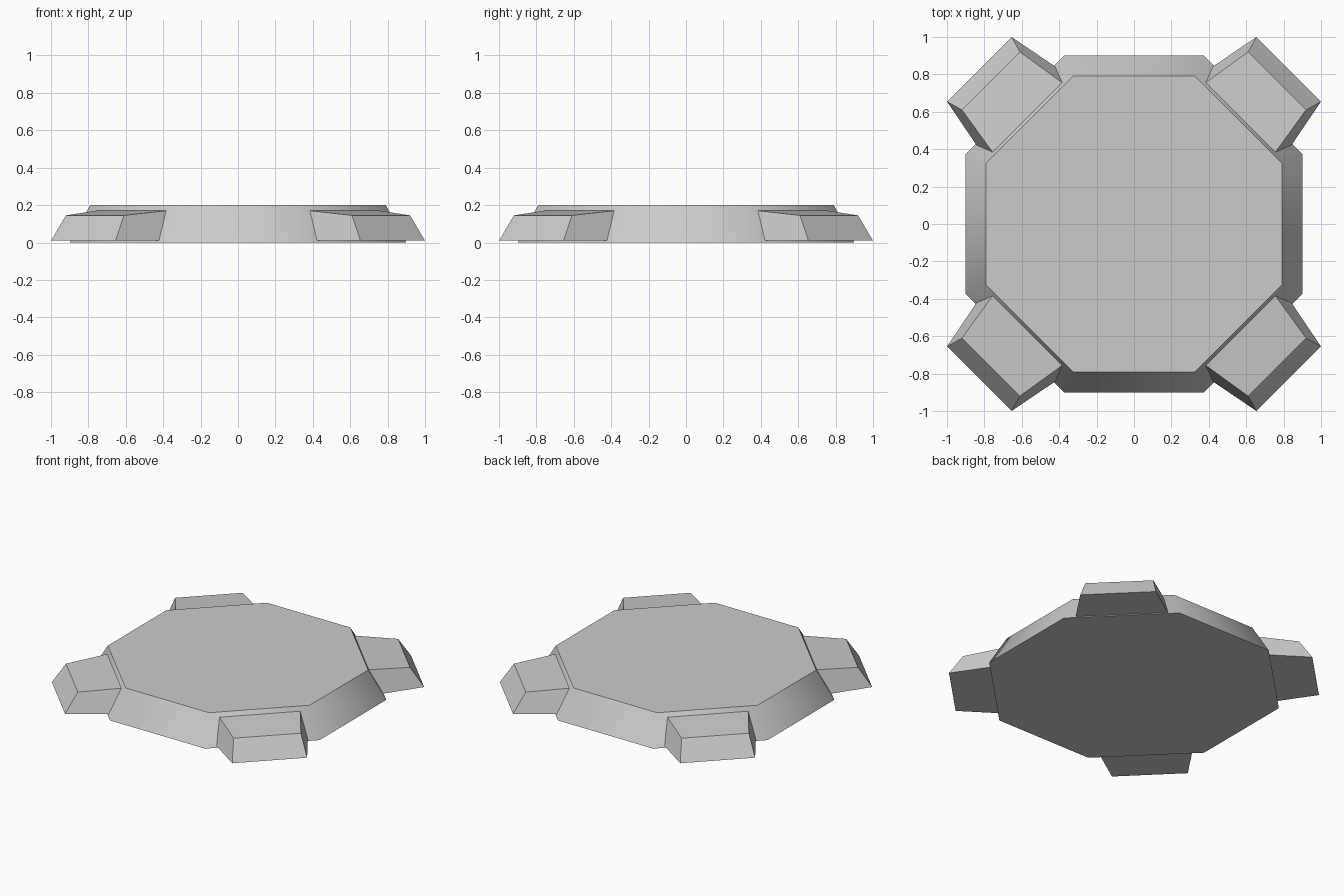
import bpy, bmesh, math
from mathutils import Matrix

cube = bpy.data.objects.get("Cube")
if cube:
    bpy.data.objects.remove(cube, do_unlink=True)

GREY = (0.6, 0.6, 0.6, 1.0)
grey = bpy.data.materials.new("plain grey")
grey.use_nodes = True
grey.diffuse_color = GREY
grey.node_tree.nodes["Principled BSDF"].inputs["Base Color"].default_value = GREY


def add_object(name, bm):
    bmesh.ops.recalc_face_normals(bm, faces=bm.faces)
    mesh = bpy.data.meshes.new(name)
    bm.to_mesh(mesh)
    bm.free()
    mesh.materials.append(grey)
    obj = bpy.data.objects.new(name, mesh)
    bpy.context.collection.objects.link(obj)
    return obj


# Octagonal body: tapered, with its sides blended smoothly
to_corner = 1 / math.cos(math.pi / 8)
bm = bmesh.new()
bmesh.ops.create_cone(
    bm, cap_ends=True, segments=8, depth=0.2,
    radius1=0.9 * to_corner, radius2=0.79 * to_corner,
    matrix=Matrix.Translation((0, 0, 0.1)) @ Matrix.Rotation(math.pi / 8, 4, "Z"))
body = add_object("base_plate", bm)
bpy.context.view_layer.objects.active = body
body.select_set(True)
bpy.ops.object.shade_smooth_by_angle(angle=math.radians(50))
body.select_set(False)


# Corner foot: cross-section corners as (distance out, half width, height)
FOOT = [(0.88, 0.30, 0.01), (1.17, 0.244, 0.01),
        (1.082, 0.219, 0.145), (0.80, 0.264, 0.171)]


def add_foot(name, angle):
    bm = bmesh.new()
    left = [bm.verts.new((d, w, z)) for d, w, z in FOOT]
    right = [bm.verts.new((d, -w, z)) for d, w, z in FOOT]
    bm.faces.new(left)
    bm.faces.new(right[::-1])
    for i in range(4):
        j = (i + 1) % 4
        bm.faces.new((left[i], right[i], right[j], left[j]))
    bm.transform(Matrix.Rotation(math.radians(angle), 4, "Z"))
    return add_object(name, bm)


names = ["back_left_foot", "back_right_foot", "front_right_foot", "front_left_foot"]
for i, name in enumerate(names):
    add_foot(name, 45 + 90 * i)
